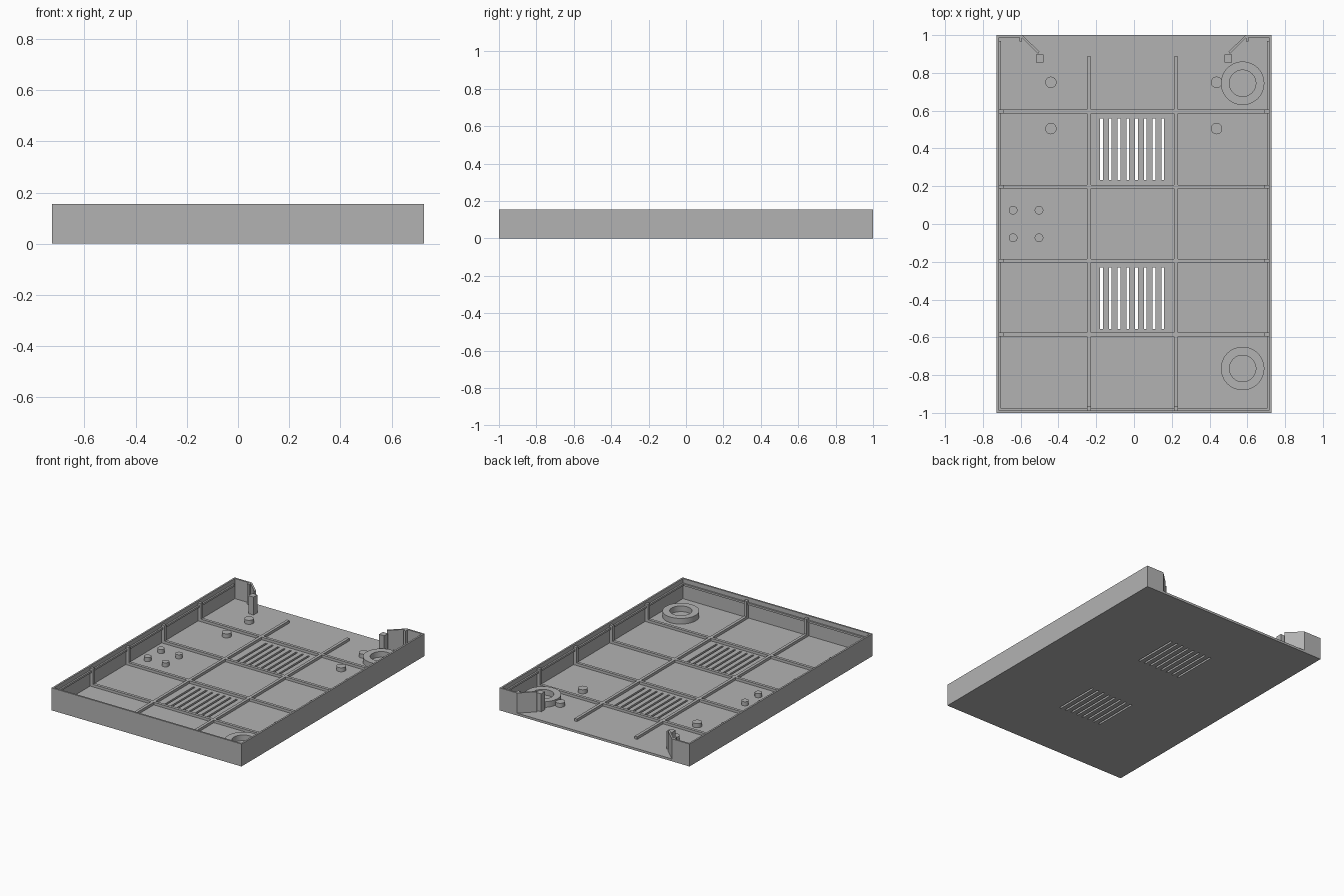
import bpy, bmesh
from mathutils import Matrix, Vector

if "Cube" in bpy.data.objects:
    bpy.data.objects.remove(bpy.data.objects["Cube"])

grey = bpy.data.materials.new("plain grey")
grey.use_nodes = True
grey.diffuse_color = (0.45, 0.45, 0.45, 1)
grey.node_tree.nodes["Principled BSDF"].inputs["Base Color"].default_value = (0.45, 0.45, 0.45, 1)

W, L, H = 0.727, 1.0, 0.155   # half width, half length, height
FLOOR, WALL = 0.016, 0.012
RIB_TOP, RIB_W = 0.034, 0.02
ROWS = (-0.585, -0.195, 0.197, 0.595)
COLS = (-0.238, 0.222)


def finish(name, bm):
    bmesh.ops.recalc_face_normals(bm, faces=bm.faces)
    mesh = bpy.data.meshes.new(name)
    bm.to_mesh(mesh)
    bm.free()
    mesh.materials.append(grey)
    obj = bpy.data.objects.new(name, mesh)
    bpy.context.collection.objects.link(obj)
    return obj


def add_box(bm, x0, x1, y0, y1, z0, z1):
    size = Matrix.Diagonal((x1 - x0, y1 - y0, z1 - z0, 1))
    mid = Matrix.Translation(((x0 + x1) / 2, (y0 + y1) / 2, (z0 + z1) / 2))
    bmesh.ops.create_cube(bm, size=1, matrix=mid @ size)


def boxes(name, items):
    bm = bmesh.new()
    for item in items:
        add_box(bm, *item)
    return finish(name, bm)


def prism(name, outline, z0, z1):
    bm = bmesh.new()
    face = bm.faces.new([bm.verts.new((x, y, z0)) for x, y in outline])
    top = bmesh.ops.extrude_face_region(bm, geom=[face])["geom"]
    verts = [v for v in top if isinstance(v, bmesh.types.BMVert)]
    bmesh.ops.translate(bm, verts=verts, vec=(0, 0, z1 - z0))
    return finish(name, bm)


def smooth(obj):
    bpy.ops.object.select_all(action="DESELECT")
    obj.select_set(True)
    bpy.context.view_layer.objects.active = obj
    bpy.ops.object.shade_smooth_by_angle()


def boss(name, x, y, r, top):
    bm = bmesh.new()
    z0 = FLOOR - 0.004
    bmesh.ops.create_cone(bm, cap_ends=True, segments=32, radius1=r, radius2=r, depth=top - z0,
                          matrix=Matrix.Translation((x, y, (top + z0) / 2)))
    smooth(finish(name, bm))


def ring(name, x, y, outer, inner, top):
    # Spin a rectangular section about the vertical axis
    bm = bmesh.new()
    z0 = FLOOR - 0.004
    pts = [(inner, z0), (outer, z0), (outer, top), (inner, top)]
    verts = [bm.verts.new((x + r, y, z)) for r, z in pts]
    edges = [bm.edges.new((verts[i], verts[(i + 1) % 4])) for i in range(4)]
    bmesh.ops.spin(bm, geom=verts + edges, cent=Vector((x, y, 0)), axis=(0, 0, 1),
                   angle=6.283185307, steps=48)
    bmesh.ops.remove_doubles(bm, verts=bm.verts, dist=0.0005)
    smooth(finish(name, bm))


# Floor with two groups of ventilation slots
floor = boxes("floor", [(-W, W, -L, L, 0, FLOOR)])
slots = []
for y0, y1 in ((-0.555, -0.23), (0.233, 0.558)):
    for i in range(8):
        x = -0.172 + 0.0463 * i
        slots.append((x - 0.007, x + 0.007, y0, y1, -0.05, 0.05))
cutter = boxes("slot_cutter", slots)
cutter.hide_render = True
cut = floor.modifiers.new("slots", "BOOLEAN")
cut.operation = "DIFFERENCE"
cut.solver = "EXACT"
cut.object = cutter
bpy.context.view_layer.objects.active = floor
bpy.ops.object.modifier_apply(modifier="slots")
bpy.data.objects.remove(cutter)

# Outer walls
boxes("front_wall", [(-W, W, -L, -L + WALL, 0, H)])
for side, s in (("left", 1), ("right", -1)):
    xs = sorted((s * W, s * (W - WALL)))
    boxes(side + "_wall", [(*xs, -L, L, 0, H)])

    # Back corner return with its slanted guide, small rib and post
    outline = [(W, L), (0.592, L), (0.5, 0.912), (0.508, 0.902), (0.592, 0.984),
               (0.592, 0.965), (0.607, 0.965), (0.607, L - WALL), (W, L - WALL)]
    prism(side + "_back_guide", [(s * x, y) for x, y in outline], FLOOR / 2, H)
    boxes(side + "_back_post", [(s * 0.5 - 0.02, s * 0.5 + 0.02, 0.855, 0.897, FLOOR / 2, 0.14)])

    # Upright ribs and horizontal lip on the wall
    ribs = [(*sorted((s * (W - 0.005), s * 0.692)), y - RIB_W / 2, y + RIB_W / 2, 0.01, 0.14)
            for y in ROWS]
    ribs.append((*sorted((s * (W - 0.005), s * 0.704)), -L + 0.01, 0.97, 0.112, 0.125))
    boxes(side + "_wall_ribs", ribs)

# Upright ribs and lip on the front wall
front = [(x - RIB_W / 2, x + RIB_W / 2, -L + 0.005, -0.965, 0.01, 0.14) for x in COLS]
front.append((-0.71, 0.71, -L + 0.005, -0.977, 0.112, 0.125))
boxes("front_wall_ribs", front)

# Floor rib grid
boxes("cross_ribs", [(-W + 0.005, W - 0.005, y - RIB_W / 2, y + RIB_W / 2, 0.01, RIB_TOP)
                     for y in ROWS])
boxes("long_ribs", [(x - RIB_W / 2, x + RIB_W / 2, -L + 0.005, 0.888, 0.01, RIB_TOP)
                    for x in COLS])

# Round seats along the left side
ring("back_ring", 0.575, 0.745, 0.115, 0.07, 0.055)
ring("front_ring", 0.575, -0.765, 0.115, 0.07, 0.055)

# Round bosses
for x in (-0.44, 0.437):
    for y in (0.505, 0.75):
        boss("large_boss", x, y, 0.03, 0.044)
for x in (-0.64, -0.503):
    for y in (-0.073, 0.073):
        boss("small_boss", x, y, 0.023, 0.044)
